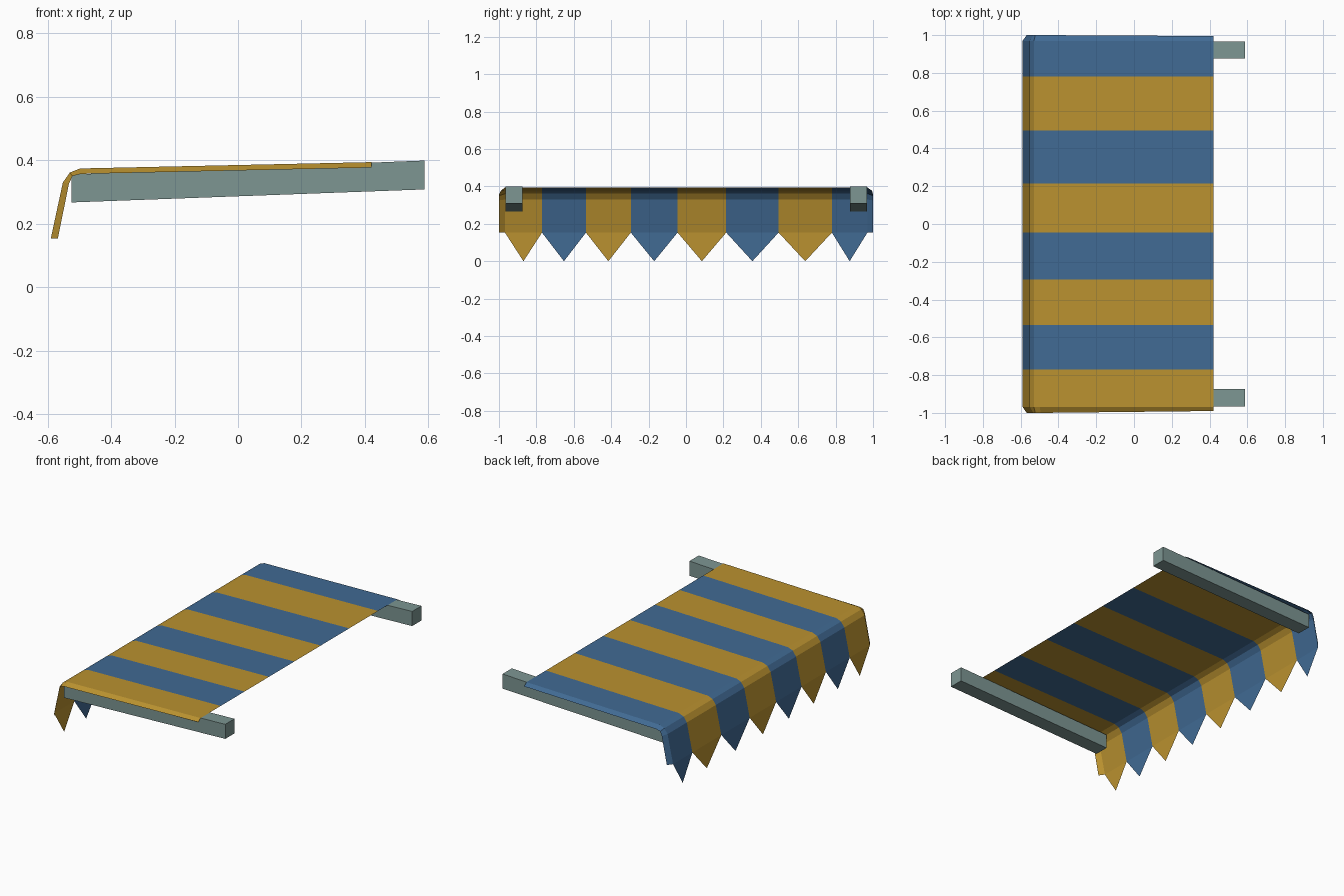
import bpy, bmesh

if "Cube" in bpy.data.objects:
    bpy.data.objects.remove(bpy.data.objects["Cube"])


def material(name, color):
    m = bpy.data.materials.new(name)
    m.diffuse_color = (*color, 1)
    m.use_nodes = True
    m.node_tree.nodes["Principled BSDF"].inputs["Base Color"].default_value = m.diffuse_color
    return m


YELLOW = material("mustard cloth", (0.49, 0.285, 0.029))
BLUE = material("blue cloth", (0.052, 0.145, 0.295))
GREY = material("grey green wood", (0.205, 0.305, 0.29))


def make_object(name, bm, mats):
    mesh = bpy.data.meshes.new(name)
    bm.to_mesh(mesh)
    bm.free()
    for m in mats:
        mesh.materials.append(m)
    obj = bpy.data.objects.new(name, mesh)
    bpy.context.collection.objects.link(obj)
    return obj


# cloth cross-section (x, z) from wall edge to valance hem, and the side hem's lower line
OUTER = [(0.42, 0.394), (-0.498, 0.374), (-0.53, 0.361), (-0.552, 0.33), (-0.59, 0.153)]
INNER = [(0.42, 0.377), (-0.495, 0.357), (-0.522, 0.350), (-0.533, 0.325), (-0.568, 0.153)]
STRIPES = [-0.968, -0.77, -0.535, -0.295, -0.045, 0.215, 0.495, 0.78, 0.97]

bm = bmesh.new()


def row(profile, y, y_wall=None):
    ys = [y if y_wall is None else y_wall] + [y] * (len(profile) - 1)
    return [bm.verts.new((x, yy, z)) for (x, z), yy in zip(profile, ys)]


def strip(a, b, color):
    # a is the row at lower y, b the row at higher y
    for i in range(len(a) - 1):
        f = bm.faces.new((a[i], b[i], b[i + 1], a[i + 1]))
        f.material_index = color


# striped sheet with a pointed pennant under each stripe
rows = [row(OUTER, y) for y in STRIPES]
for i in range(len(rows) - 1):
    a, b = rows[i], rows[i + 1]
    strip(a, b, i % 2)
    mid = (STRIPES[i] + STRIPES[i + 1]) / 2
    tip = bm.verts.new((-0.59, mid, 0))
    bm.faces.new((a[-1], b[-1], tip)).material_index = i % 2

# folded side hems
strip(row(INNER, -1.0, -0.99), rows[0], 0)
strip(rows[-1], row(INNER, 1.0, 0.995), 1)
make_object("striped_canopy", bm, [YELLOW, BLUE])

# sloping support beams
BEAM = [(-0.524, 0.267), (0.588, 0.308), (0.588, 0.399), (-0.524, 0.355)]
for name, y0, y1 in (("front_beam", -0.965, -0.874), ("back_beam", 0.876, 0.967)):
    bm = bmesh.new()
    face = bm.faces.new([bm.verts.new((x, y0, z)) for x, z in BEAM])
    ext = bmesh.ops.extrude_face_region(bm, geom=[face])
    moved = [v for v in ext["geom"] if isinstance(v, bmesh.types.BMVert)]
    bmesh.ops.translate(bm, verts=moved, vec=(0, y1 - y0, 0))
    bmesh.ops.recalc_face_normals(bm, faces=bm.faces)
    make_object(name, bm, [GREY])
